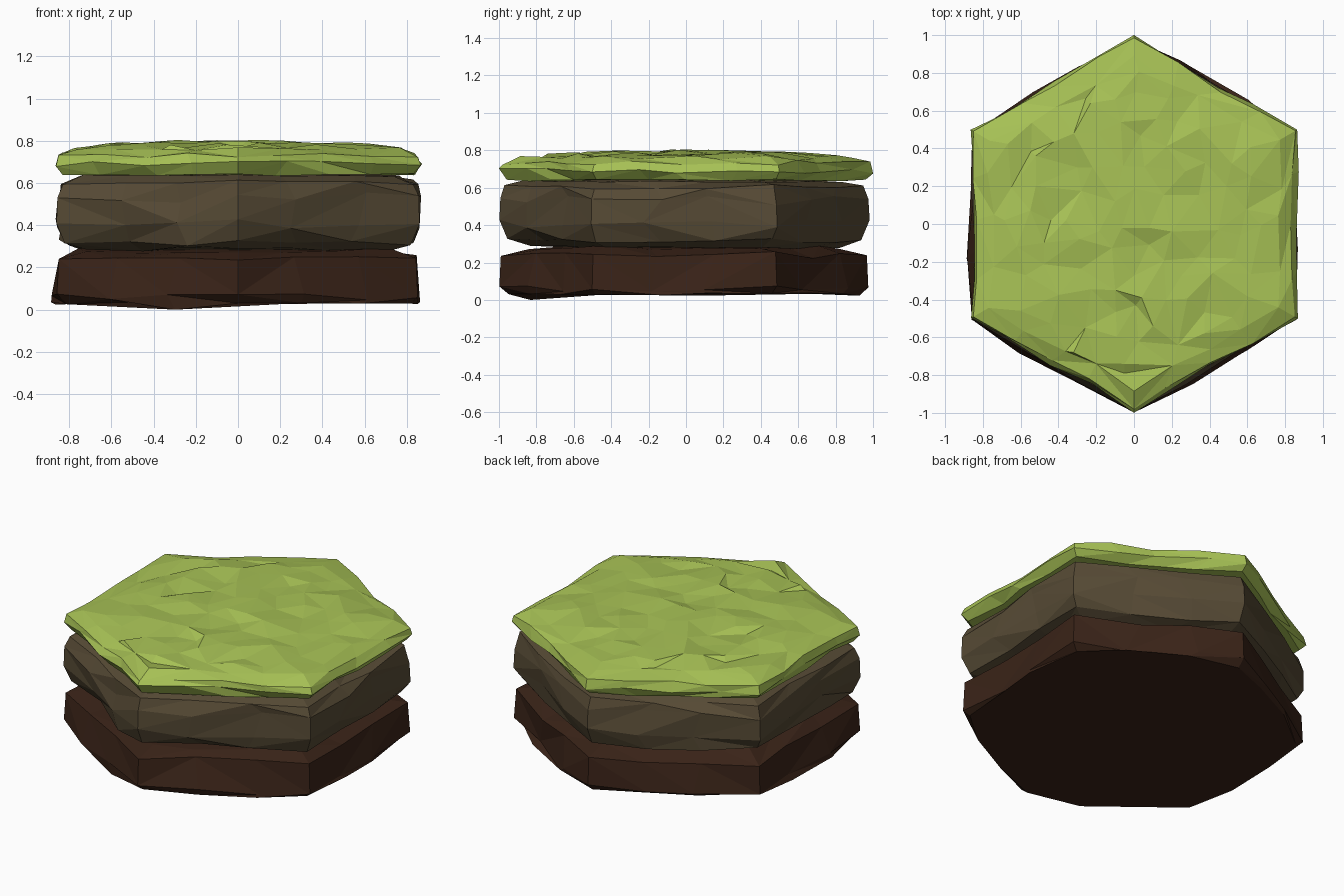
import bpy, bmesh, math, random
from mathutils import Vector
from mathutils.geometry import delaunay_2d_cdt

if "Cube" in bpy.data.objects:
    bpy.data.objects.remove(bpy.data.objects["Cube"])


def hex_point(i, n):
    """Point i on a unit hexagon (corners on the y axis) with n points per side."""
    side, t = divmod(i, n)
    a, b = [Vector((math.sin(k * math.pi / 3), -math.cos(k * math.pi / 3), 0))
            for k in (-side, -side - 1)]
    return a.lerp(b, t / n)


def slab(name, color, rings, n, seed, shift=(0, 0), inner=()):
    """Rocky hexagonal slab; each ring is (scale, z, sideways jitter, height jitter, roundness).
    The top is a triangulated sheet through the last ring and the inner points."""
    rng = random.Random(seed)
    bm = bmesh.new()
    loops = []
    m = 6 * n
    for scale, z, jxy, jz, rounded in rings:
        loop = []
        for i in range(m):
            p = hex_point(i, n)
            p = p.lerp(p.normalized() * 0.93, rounded) * scale
            corner = i % n == 0
            j = 0.2 * jxy if corner else jxy           # keep corners crisp
            tangent = (hex_point((i + 1) % m, n) - hex_point((i - 1) % m, n)).normalized()
            p += p.normalized() * rng.uniform(-j, 0.4 * j)
            p += tangent * (0 if corner else rng.uniform(-0.06, 0.06) * scale)
            p += Vector((*shift, z + rng.uniform(-jz, jz)))
            loop.append(bm.verts.new(p))
        loops.append(loop)
    for lo, hi in zip(loops, loops[1:]):
        for i in range(m):
            k = (i + 1) % m
            a, b, c, d = lo[i], lo[k], hi[k], hi[i]
            if rng.random() < 0.5:
                bm.faces.new((a, b, c)), bm.faces.new((a, c, d))
            else:
                bm.faces.new((a, b, d)), bm.faces.new((b, c, d))
    bm.faces.new(loops[0])
    # top sheet
    sheet = [v.co.copy() for v in loops[-1]] + [Vector(p) for p in inner]
    flat, _, tris, src, _, _ = delaunay_2d_cdt(
        [p.xy for p in sheet], [(i, (i + 1) % m) for i in range(m)], [], 1, 1e-4)
    top = [loops[-1][s[0]] if s and s[0] < m else bm.verts.new((*q, sheet[s[0]].z if s else 0.77))
           for q, s in zip(flat, src)]
    for t in tris:
        bm.faces.new([top[i] for i in t])
    bmesh.ops.recalc_face_normals(bm, faces=bm.faces)
    mesh = bpy.data.meshes.new(name)
    bm.to_mesh(mesh)
    bm.free()
    obj = bpy.data.objects.new(name, mesh)
    bpy.context.collection.objects.link(obj)
    mat = bpy.data.materials.new(name + "_color")
    mat.diffuse_color = (*color, 1)
    mat.use_nodes = True
    mat.node_tree.nodes["Principled BSDF"].inputs["Base Color"].default_value = mat.diffuse_color
    mesh.materials.append(mat)
    return obj


# dark soil at the bottom, its underside rounded off
soil = slab("soil_layer", (0.042, 0.017, 0.009), [
    (0.98, 0.03, 0.03, 0.008, 0.55),
    (1.0, 0.06, 0.04, 0.015, 0.15),
    (0.985, 0.24, 0.04, 0.02, 0.1),
    (0.85, 0.28, 0.07, 0.015, 0.2),
    (0.60, 0.29, 0.0, 0.0, 0.0)], 3, 3, (0, -0.01))
min(soil.data.vertices, key=lambda v: (v.co.xy - Vector((-0.28, -0.8))).length
    + 5 * v.co.z).co.z = 0.0

# rock in the middle with rounded edges
slab("rock_layer", (0.095, 0.07, 0.036), [
    (0.60, 0.28, 0.0, 0.0, 0.0),
    (0.84, 0.285, 0.06, 0.012, 0.1),
    (0.955, 0.32, 0.05, 0.018, 0.1),
    (0.995, 0.40, 0.03, 0.03, 0.03),
    (0.99, 0.53, 0.03, 0.03, 0.03),
    (0.965, 0.605, 0.04, 0.014, 0.08),
    (0.86, 0.635, 0.04, 0.006, 0.1),
    (0.60, 0.645, 0.0, 0.0, 0.0)], 3, 8, (0, -0.01))

# points of the grass surface: ledges first, then scattered bumps
rng = random.Random(5)
ledges = [  # path of the upper lip, offset of the lower foot
    ([(-0.62, -0.12), (-0.36, 0.02), (-0.22, 0.3), (-0.07, 0.54)], (-0.08, 0.0)),
    ([(-0.52, 0.2), (-0.52, 0.36), (-0.23, 0.64), (-0.1, 0.66)], (-0.025, 0.025)),
    ([(-0.32, -0.68), (-0.05, -0.74), (0.18, -0.78)], (0.0, -0.05)),
    ([(-0.1, -0.35), (0.04, -0.39), (0.1, -0.54)], (-0.03, -0.04)),
    ([(-0.1, 0.12), (0.08, -0.02), (0.2, -0.04)], (0.0, -0.09))]


def dome(x, y):
    return 0.796 - 0.04 * (x * x + y * y)


grass_points = []
for path, (dx, dy) in ledges:
    for i, (x, y) in enumerate(path):
        grass_points.append((x, y, dome(x, y) + 0.008))
        if 0 < i < len(path) - 1:
            grass_points.append((x + dx, y + dy, dome(x, y) - 0.022))
while len(grass_points) < 85:
    x, y = rng.uniform(-0.7, 0.7), rng.uniform(-0.85, 0.85)
    inside = max(abs(x), abs(x) / 2 + abs(y) * 0.866) < 0.72
    if inside and all(math.hypot(x - p[0], y - p[1]) > 0.11 for p in grass_points):
        grass_points.append((x, y, dome(x, y) + rng.uniform(-0.016, 0.012)))

# grass sheet with an uneven top
slab("grass_layer", (0.39, 0.54, 0.092), [
    (0.60, 0.64, 0.0, 0.0, 0.0),
    (0.96, 0.64, 0.03, 0.006, 0.0),
    (1.0, 0.69, 0.025, 0.014, 0.0),
    (0.985, 0.735, 0.03, 0.014, 0.0),
    (0.89, 0.762, 0.04, 0.01, 0.0)], 4, 21, inner=grass_points)
